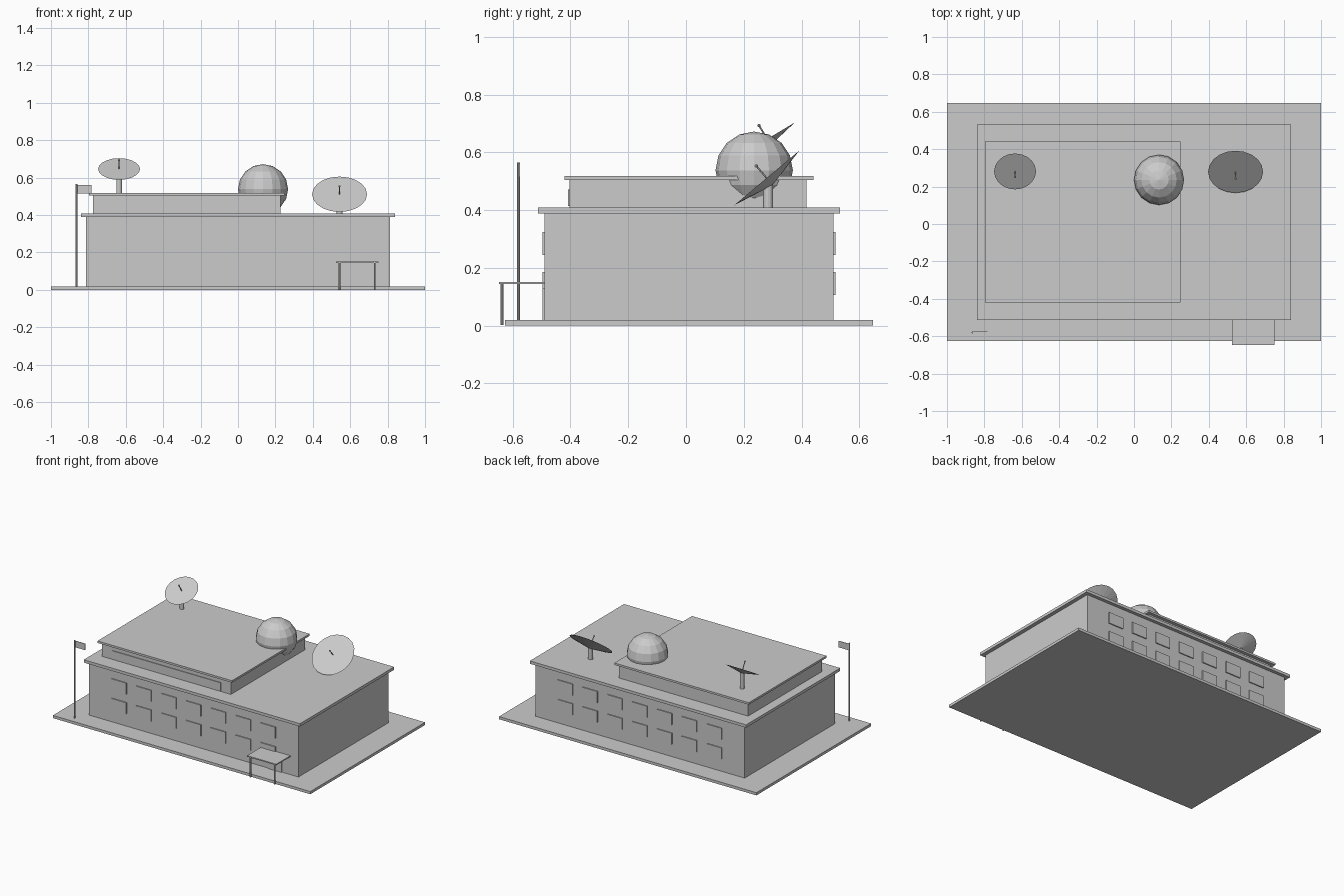
import bpy
import bmesh
import math
from mathutils import Vector

if "Cube" in bpy.data.objects:
    bpy.data.objects.remove(bpy.data.objects["Cube"])

grey = bpy.data.materials.new("light_grey")
grey.diffuse_color = (0.6, 0.6, 0.6, 1)
grey.use_nodes = True
grey.node_tree.nodes["Principled BSDF"].inputs["Base Color"].default_value = grey.diffuse_color


def add(name, bm):
    mesh = bpy.data.meshes.new(name)
    bm.to_mesh(mesh)
    bm.free()
    mesh.materials.append(grey)
    ob = bpy.data.objects.new(name, mesh)
    bpy.context.collection.objects.link(ob)
    return ob


def box(name, x, y, z):
    bm = bmesh.new()
    bmesh.ops.create_cube(bm, size=1)
    for v in bm.verts:
        v.co = [(r[0] + r[1]) / 2 + c * (r[1] - r[0]) for c, r in zip(v.co, (x, y, z))]
    return add(name, bm)


def rod(name, a, b, r1, r2=None, sides=12):
    a, b = Vector(a), Vector(b)
    bm = bmesh.new()
    bmesh.ops.create_cone(bm, cap_ends=True, segments=sides, radius1=r1,
                          radius2=r1 if r2 is None else r2, depth=(b - a).length)
    ob = add(name, bm)
    ob.rotation_euler = (b - a).to_track_quat('Z', 'Y').to_euler()
    ob.location = (a + b) / 2
    return ob


def ball(name, center, r, seg, rings):
    bm = bmesh.new()
    bmesh.ops.create_uvsphere(bm, u_segments=seg, v_segments=rings, radius=r)
    ob = add(name, bm)
    ob.location = center
    return ob


# Ground slab, main storeys, upper storey and overhanging roofs
box("base_slab", (-1, 1), (-0.626, 0.647), (0, 0.019))
box("main_block", (-0.813, 0.813), (-0.49, 0.51), (0.019, 0.39))
box("main_roof", (-0.84, 0.84), (-0.512, 0.533), (0.389, 0.409))
box("upper_block", (-0.775, 0.227), (-0.403, 0.418), (0.409, 0.506))
box("upper_roof", (-0.797, 0.248), (-0.421, 0.441), (0.504, 0.518))
box("upper_window_strip", (-0.69, 0.15), (-0.408, -0.40), (0.415, 0.472))

# Two rows of seven windows on the front and the back
for side, y in (("front", (-0.497, -0.488)), ("back", (0.508, 0.517))):
    for z in (0.107, 0.245):
        for i in range(-3, 4):
            x = i * 0.193
            box(side + "_window", (x - 0.058, x + 0.058), y, (z, z + 0.079))

# Entrance with canopy on two posts
box("door", (0.581, 0.684), (-0.496, -0.488), (0.019, 0.128))
box("canopy", (0.524, 0.75), (-0.647, -0.488), (0.144, 0.152))
for x in (0.543, 0.731):
    rod("canopy_post", (x, -0.637, 0.003), (x, -0.637, 0.146), 0.005, sides=8)

# Flagpole and flag
rod("flagpole", (-0.864, -0.58, 0.015), (-0.864, -0.58, 0.565), 0.005, sides=8)
box("flag", (-0.864, -0.784), (-0.577, -0.574), (0.516, 0.561))

# Faceted dome, a full ball set into the roof edge
ball("dome", (0.134, 0.236, 0.538), 0.134, 16, 8)


# Dish: shallow cone with a flat front, feed rod and pole
def dish(center, radius, depth, tilt, floor, pole_radius):
    c = Vector(center)
    n = Vector((0, -math.sin(tilt), math.cos(tilt)))
    rod("dish", c - n * depth, c, 0.01, radius, sides=20)
    rod("feed_rod", c, c + n * 0.053, 0.003, sides=6)
    ball("feed_tip", c + n * 0.055, 0.006, 8, 6)
    rod("dish_pole", (c.x, c.y + 0.005, floor), (c.x, c.y + 0.005, c.z - depth * 0.7), pole_radius)


dish((-0.636, 0.281, 0.646), 0.112, 0.022, math.radians(31), 0.515, 0.0145)
dish((0.543, 0.279, 0.511), 0.147, 0.030, math.radians(40), 0.405, 0.017)
